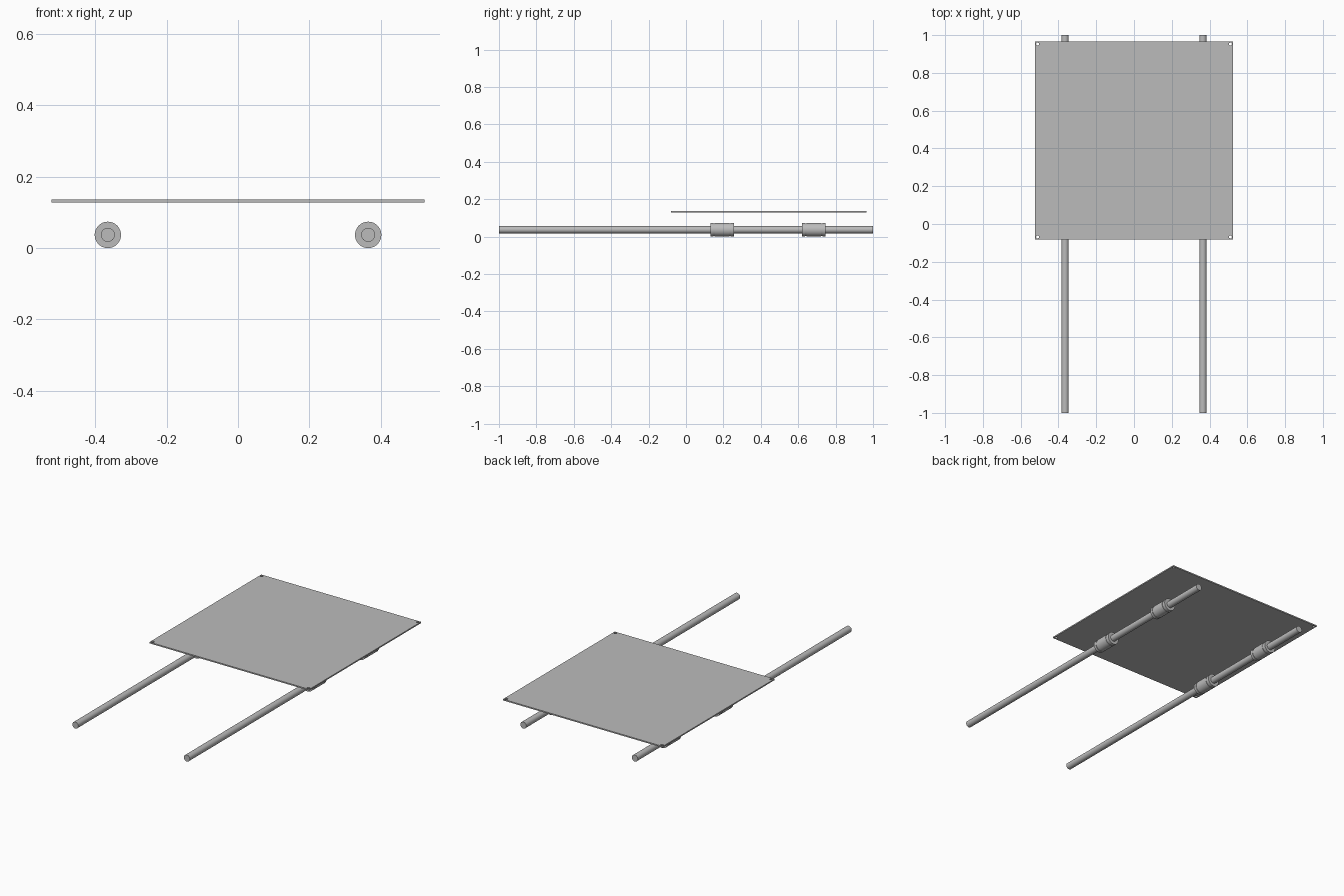
import bpy, bmesh
from math import sin, cos, tau, radians

cube = bpy.data.objects.get("Cube")
if cube:
    bpy.data.objects.remove(cube, do_unlink=True)

steel = bpy.data.materials.new("grey steel")
steel.use_nodes = True
colour = (0.5, 0.5, 0.5, 1)
steel.diffuse_color = colour
steel.node_tree.nodes["Principled BSDF"].inputs["Base Color"].default_value = colour

ROD_X, ROD_Z, ROD_R = 0.365, 0.037, 0.0195
BEARING_R, BEARING_HALF = 0.037, 0.0625


def lathe(name, profile, x, y, sides=40):
    """Turn (radius, y) points around the rod axis."""
    bm = bmesh.new()
    rings = [[bm.verts.new((r * cos(tau * i / sides), py, r * sin(tau * i / sides)))
              for i in range(sides)] for r, py in profile]
    for a, b in zip(rings, rings[1:]):
        for i in range(sides):
            j = (i + 1) % sides
            bm.faces.new((a[i], a[j], b[j], b[i]))
    for ring in (rings[0], rings[-1]):
        bm.faces.new(ring)
    bmesh.ops.recalc_face_normals(bm, faces=bm.faces)
    mesh = bpy.data.meshes.new(name)
    bm.to_mesh(mesh)
    bm.free()
    mesh.materials.append(steel)
    obj = bpy.data.objects.new(name, mesh)
    obj.location = (x, y, ROD_Z)
    bpy.context.collection.objects.link(obj)
    bpy.ops.object.select_all(action='DESELECT')
    obj.select_set(True)
    bpy.context.view_layer.objects.active = obj
    bpy.ops.object.shade_smooth_by_angle(angle=radians(30))


# Bearing outline with a retaining groove near each end
groove_r, outer, inner = 0.0345, 0.046, 0.040
half = [(BEARING_R, BEARING_HALF), (BEARING_R, outer), (groove_r, outer),
        (groove_r, inner), (BEARING_R, inner)]
bearing = [(r, -y) for r, y in half] + half[::-1]

# Guide rods, each carrying two linear bearings
for side, x in (("left", ROD_X), ("right", -ROD_X)):
    lathe(side + "_rod", [(ROD_R, -1), (ROD_R, 1)], x, 0)
    for place, y in (("front", 0.193), ("back", 0.683)):
        lathe(f"{side}_{place}_bearing", bearing, x, y)

# Bed plate with a screw hole in every corner
PLATE_HALF, HOLE_AT, HOLE_R = 0.523, 0.51, 0.008
curve = bpy.data.curves.new("bed_plate", 'CURVE')
curve.dimensions = '2D'
curve.fill_mode = 'BOTH'
curve.extrude = 0.0038


def outline(points):
    spline = curve.splines.new('POLY')
    spline.points.add(len(points) - 1)
    for p, (x, y) in zip(spline.points, points):
        p.co = (x, y, 0, 1)
    spline.use_cyclic_u = True


corners = [(-1, -1), (1, -1), (1, 1), (-1, 1)]
outline([(sx * PLATE_HALF, sy * PLATE_HALF) for sx, sy in corners])
for sx, sy in corners:
    outline([(sx * HOLE_AT + HOLE_R * cos(tau * i / 20),
              sy * HOLE_AT + HOLE_R * sin(tau * i / 20)) for i in range(20)])
curve.materials.append(steel)
plate = bpy.data.objects.new("bed_plate", curve)
plate.location = (0, 0.442, 0.132)
bpy.context.collection.objects.link(plate)
bpy.ops.object.select_all(action='DESELECT')
plate.select_set(True)
bpy.context.view_layer.objects.active = plate
bpy.ops.object.convert(target='MESH')
bpy.ops.object.shade_flat()
